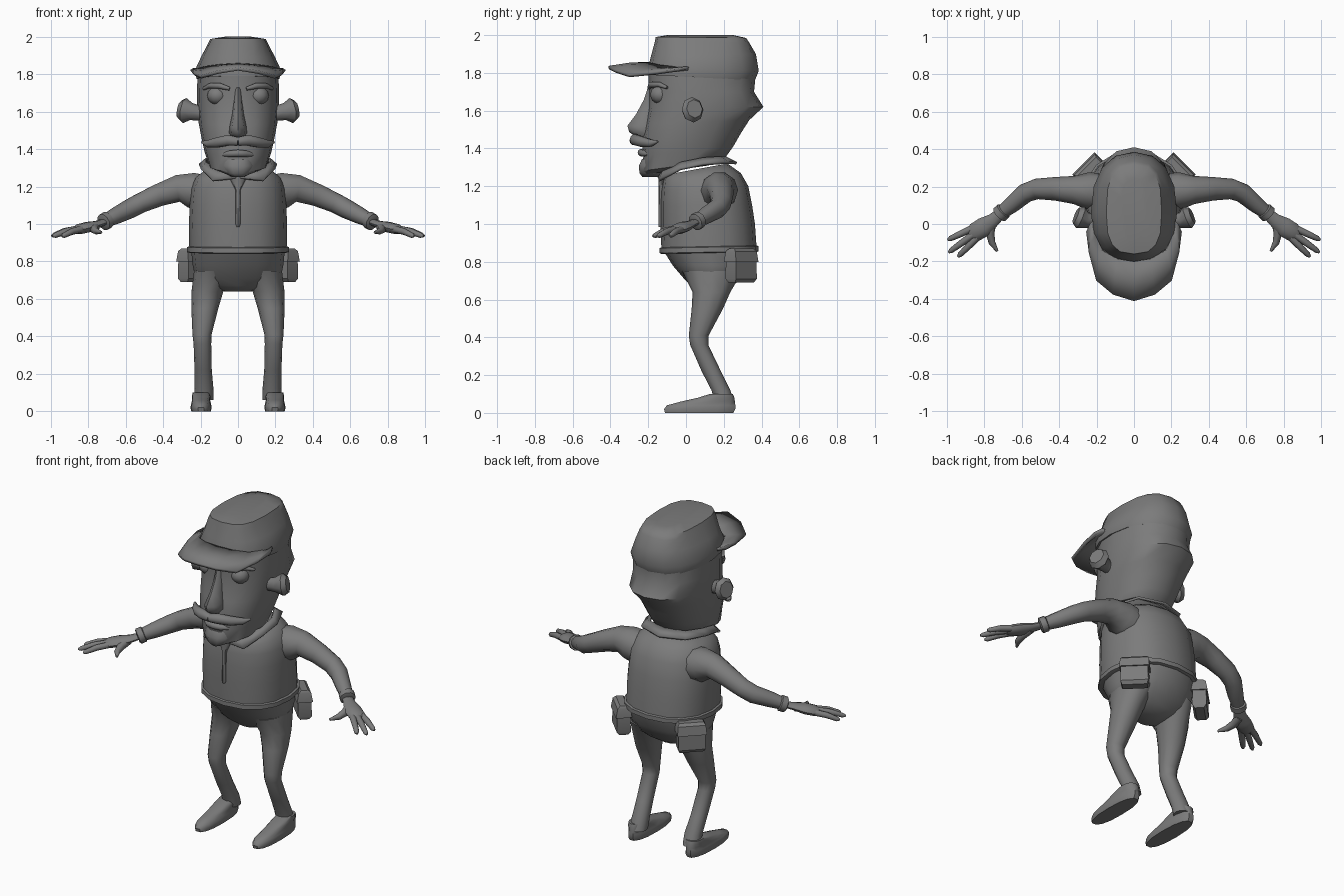
import bpy, math
from mathutils import Vector

mat = bpy.data.materials.new("plain grey")
mat.diffuse_color = (0.2, 0.2, 0.2, 1)


def ring(zf, zb, hw, yf, yb, ym=None, cx=0.0, n=16, e=2.3):
    """Rounded section: front half and back half meet at ym, tilted from zf to zb."""
    ym = (yf + yb) / 2 if ym is None else ym
    pts = []
    for i in range(n):
        a = 2 * math.pi * i / n
        c, s = math.cos(a), math.sin(a)
        x = math.copysign(abs(c) ** (2 / e), c) * hw
        y = math.copysign(abs(s) ** (2 / e), s)
        y = ym + y * ((yb - ym) if y > 0 else (ym - yf))
        pts.append((cx + x, y, zf + (zb - zf) * (y - yf) / (yb - yf)))
    return pts


def skin(name, rows, closed=True, mirror=False, thick=0, angle=50):
    """Skin a list of rows into one surface."""
    n = len(rows[0])
    verts = [p for r in rows for p in r]
    faces = []
    for j in range(len(rows) - 1):
        for i in range(n if closed else n - 1):
            k = (i + 1) % n
            faces.append((j * n + i, j * n + k, (j + 1) * n + k, (j + 1) * n + i))
    if closed:
        faces += [tuple(reversed(range(n))), tuple(range(len(verts) - n, len(verts)))]
    me = bpy.data.meshes.new(name)
    me.from_pydata(verts, [], faces)
    me.materials.append(mat)
    ob = bpy.data.objects.new(name, me)
    bpy.context.collection.objects.link(ob)
    bpy.ops.object.select_all(action='DESELECT')
    ob.select_set(True)
    bpy.context.view_layer.objects.active = ob
    bpy.ops.object.mode_set(mode='EDIT')
    bpy.ops.mesh.select_all(action='SELECT')
    bpy.ops.mesh.normals_make_consistent(inside=False)
    bpy.ops.object.mode_set(mode='OBJECT')
    bpy.ops.object.shade_smooth_by_angle(angle=math.radians(angle))
    if mirror:
        m = ob.modifiers.new("mirror", 'MIRROR')
        m.merge_threshold = 0.0005
    if thick:
        s = ob.modifiers.new("solidify", 'SOLIDIFY')
        s.thickness, s.offset = thick, 0
    return ob


def tube(name, path, flat=1.0, n=10, mirror=True):
    """Tapered limb along (x, y, z, radius) points."""
    P = [Vector(p[:3]) for p in path]
    rows = []
    for i, p in enumerate(path):
        t = (P[min(i + 1, len(P) - 1)] - P[max(i - 1, 0)]).normalized()
        u = t.cross(Vector((0, 0, 1))).normalized()
        v = u.cross(t)
        rows.append([P[i] + p[3] * (math.cos(2 * math.pi * k / n) * u
                     + flat * math.sin(2 * math.pi * k / n) * v) for k in range(n)])
    return skin(name, rows, mirror=mirror)


# Head with the swept-out hair at the back
skin("head", [ring(*r) for r in (
    (1.26, 1.31, .09, -.235, .12, -.05), (1.28, 1.34, .155, -.24, .20, 0),
    (1.36, 1.41, .178, -.225, .25, 0), (1.44, 1.48, .195, -.235, .29, .02),
    (1.53, 1.55, .21, -.215, .335, .05), (1.61, 1.62, .218, -.20, .41, .08),
    (1.70, 1.70, .22, -.195, .36, .08), (1.80, 1.80, .215, -.20, .37, .08))])

# Face
skin("nose", [ring(z, z, w, y, -.13, n=8, e=2) for z, w, y in (
    (1.73, .018, -.20), (1.66, .024, -.222), (1.58, .032, -.265), (1.52, .045, -.31),
    (1.485, .048, -.30), (1.455, .03, -.25))])
skin("goatee", [ring(z, z, w, y, -.1, n=10) for z, w, y in (
    (1.25, .03, -.235), (1.27, .07, -.25), (1.31, .09, -.252), (1.345, .08, -.235))])
tube("lower_lip", [(-.08, -.2, 1.37, .01), (-.04, -.228, 1.375, .018), (0, -.236, 1.378, .02),
                   (.04, -.228, 1.375, .018), (.08, -.2, 1.37, .01)], mirror=False)
tube("moustache", [(0, -.275, 1.44, .024), (.05, -.27, 1.447, .03), (.11, -.232, 1.435, .028),
                   (.16, -.185, 1.428, .02), (.192, -.15, 1.437, .006)])
tube("eyebrow", [(.045, -.195, 1.722, .01), (.10, -.185, 1.738, .016),
                 (.15, -.14, 1.738, .014), (.185, -.10, 1.722, .008)])
skin("eye", [ring(1.685 + .05 * math.sin(a), 1.685 + .05 * math.sin(a), .055 * math.cos(a),
                  -.135 - .055 * math.cos(a), -.135 + .055 * math.cos(a), cx=.11, n=12, e=2)
             for a in (-1.5, -1, -.5, 0, .5, 1, 1.5)], mirror=True)
tube("ear", [(.20, .02, 1.59, .035), (.25, .02, 1.60, .042), (.285, .035, 1.605, .062),
             (.31, .045, 1.61, .045)], flat=1.1, n=8)

# Cap crown and visor
skin("cap_crown", [ring(*r) for r in (
    (1.79, 1.76, .222, -.205, .365, .06), (1.83, 1.81, .23, -.20, .385, .06),
    (1.89, 1.90, .196, -.185, .37, .06), (1.965, 1.96, .16, -.165, .335, .06, 0, 16, 2.8),
    (1.99, 1.985, .148, -.16, .318, .06, 0, 16, 2.8), (2.0, 2.0, .07, -.10, .25, .06))])
skin("cap_visor", [
    [(.205, .03, 1.82), (.205, -.06, 1.825), (.17, -.14, 1.835), (.09, -.185, 1.845), (0, -.20, 1.85)],
    [(.235, 0, 1.825), (.235, -.11, 1.815), (.19, -.22, 1.81), (.10, -.28, 1.835), (0, -.30, 1.845)],
    [(.25, -.04, 1.815), (.237, -.15, 1.80), (.198, -.30, 1.785), (.11, -.375, 1.81), (0, -.41, 1.828)]],
    closed=False, mirror=True, thick=.018)

# Shirt body, collar and placket
skin("shirt", [ring(*r) for r in (
    (.86, .86, .26, -.13, .375), (1.0, 1.0, .262, -.135, .365), (1.1, 1.1, .258, -.135, .35),
    (1.18, 1.2, .25, -.13, .33), (1.23, 1.27, .225, -.122, .29), (1.26, 1.32, .17, -.11, .22))])
skin("collar", [
    [(.012, -.145, 1.245), (.135, -.14, 1.232), (.195, -.03, 1.29), (.205, .09, 1.315),
     (.15, .22, 1.325), (0, .268, 1.322)],
    [(.004, -.12, 1.275), (.09, -.115, 1.285), (.168, -.02, 1.325), (.168, .09, 1.347),
     (.12, .18, 1.352), (0, .21, 1.35)]], closed=False, mirror=True, thick=.014)
skin("placket", [ring(z, z, w, -.146, -.11, n=8) for z, w in (
    (.985, .008), (1.0, .014), (1.18, .013), (1.235, .04), (1.25, .045))])

# Belt and hip pouches
skin("belt", [ring(z, z + .01, .272 + d, -.14 - d, .385 + d) for z, d in (
    (.842, -.01), (.846, 0), (.872, 0), (.876, -.01))], angle=40)
s = math.sqrt(.5)


def pouch_row(z, w, d):
    # rectangle facing diagonally outwards and back
    return [(.238 + s * (a * d - b * w), .292 + s * (a * d + b * w), z)
            for a, b in ((-1, -1), (1, -1), (1, 1), (-1, 1))]


skin("pouch", [pouch_row(*r) for r in ((.69, .07, .025), (.71, .078, .04), (.80, .076, .038),
                                       (.80, .084, .046), (.855, .08, .036), (.87, .07, .02))],
     mirror=True, angle=35)

# Trousers
skin("trouser_seat", [ring(*r) for r in (
    (.86, .86, .25, -.12, .37), (.78, .78, .242, -.07, .345), (.71, .71, .228, -.01, .29),
    (.67, .67, .18, .03, .245), (.64, .64, .07, .06, .20))])
skin("trouser_leg", [ring(z, z, w, yf, yb, cx=cx, n=12, e=2.1) for z, cx, w, yf, yb in (
    (.75, .135, .10, -.02, .30), (.64, .163, .085, .035, .235), (.55, .177, .072, .03, .195),
    (.41, .192, .051, .015, .12), (.36, .19, .047, .022, .118), (.22, .186, .046, .083, .185),
    (.12, .181, .05, .135, .235), (.06, .184, .052, .15, .255))], mirror=True)

# Shoes
skin("shoe", [ring(z, z, w, yf, yb, cx=.197, n=14, e=2.4) for z, w, yf, yb in (
    (0, .052, -.115, .255), (.02, .057, -.12, .265), (.04, .053, -.105, .265),
    (.06, .048, -.03, .262), (.08, .05, .06, .258), (.10, .045, .125, .25))], mirror=True)

# Arms, cuffs and hands
tube("sleeve", [(.17, .17, 1.165, .10), (.25, .178, 1.18, .098), (.32, .182, 1.19, .075),
                (.42, .188, 1.155, .063), (.52, .187, 1.112, .055), (.58, .165, 1.08, .052),
                (.65, .105, 1.045, .045), (.72, .05, 1.01, .034)])
tube("cuff", [(.692, .075, 1.024, .036), (.696, .071, 1.022, .046), (.718, .05, 1.01, .046),
              (.722, .046, 1.008, .034)])
tube("palm", [(.71, .058, 1.013, .03), (.75, .022, .998, .036), (.80, -.015, .984, .052),
              (.85, -.045, .972, .05), (.875, -.06, .966, .03)], flat=.55)
for name, base, tip in (("index_finger", (.835, -.07, .972), (.94, -.175, .935)),
                        ("middle_finger", (.85, -.05, .974), (.99, -.152, .935)),
                        ("outer_finger", (.86, -.022, .972), (.995, -.085, .937))):
    a, b = Vector(base), Vector(tip)
    tube(name, [(*a, .019), (*(a.lerp(b, .5) + Vector((0, 0, .006))), .018),
                (*a.lerp(b, .9), .014), (*b, .006)], n=8)
tube("thumb", [(.76, .01, .99, .026), (.768, -.05, .972, .023), (.758, -.10, .962, .018),
               (.73, -.145, .955, .007)], n=8)
